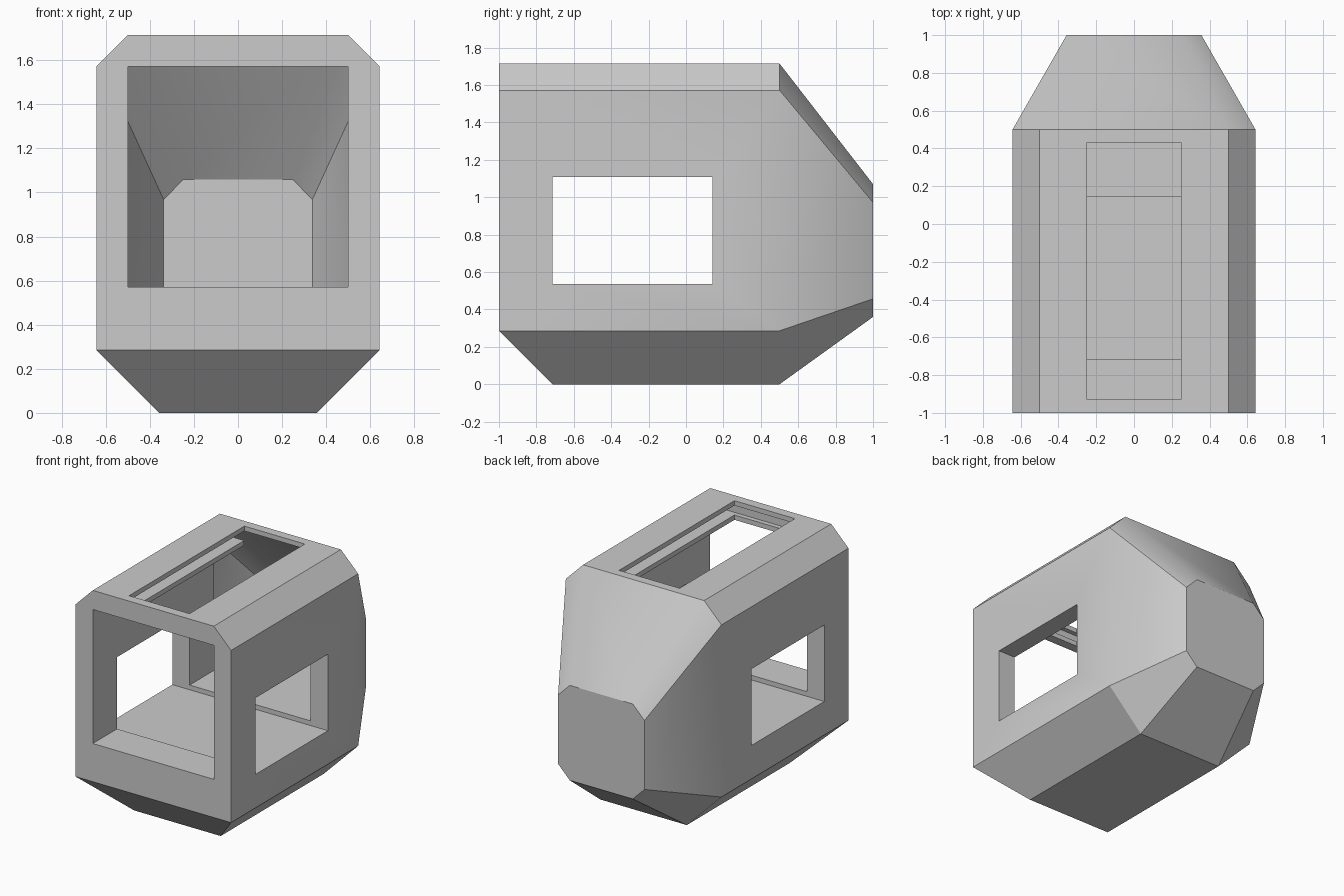
import bpy, bmesh, math

cube = bpy.data.objects.get("Cube")
if cube:
    bpy.data.objects.remove(cube, do_unlink=True)

grey = bpy.data.materials.new("hull_grey")
grey.use_nodes = True
grey.diffuse_color = (0.6, 0.6, 0.6, 1)
grey.node_tree.nodes["Principled BSDF"].inputs["Base Color"].default_value = (0.6, 0.6, 0.6, 1)


def loft(name, rings):
    """Closed solid through mirrored cross-sections: each ring is (y or y per point, right-hand profile)."""
    bm = bmesh.new()
    loops = []
    for ys, half in rings:
        ys = ys if isinstance(ys, (list, tuple)) else [ys] * len(half)
        right = [(x, y, z) for y, (x, z) in zip(ys, half)]
        left = [(-x, y, z) for x, y, z in reversed(right)]
        loops.append([bm.verts.new(p) for p in right + left])
    for a, b in zip(loops, loops[1:]):
        n = len(a)
        for i in range(n):
            j = (i + 1) % n
            bm.faces.new((a[i], a[j], b[j], b[i]))
    bm.faces.new(loops[0])
    bm.faces.new(loops[-1])
    # a zero-width profile step at the prow collapses into clean polygons
    bmesh.ops.remove_doubles(bm, verts=bm.verts, dist=1e-5)
    bmesh.ops.recalc_face_normals(bm, faces=bm.faces)
    mesh = bpy.data.meshes.new(name)
    bm.to_mesh(mesh)
    bm.free()
    mesh.materials.append(grey)
    obj = bpy.data.objects.new(name, mesh)
    bpy.context.collection.objects.link(obj)
    return obj


def box(name, half_x, y0, y1, z0, z1):
    half = [(half_x, z0), (half_x, z1)]
    return loft(name, [(y0, half), (y1, half)])


# Outer hull: chamfered body, raked keel at the front, tapered tail
body = [(0.357, 0), (0.643, 0.286), (0.643, 1.572), (0.5, 1.715)]
tail = [(0.26, 0.36), (0.357, 0.457), (0.357, 0.972), (0.26, 1.07)]
nose = [(0.357, 0), (0.643, 0.286), (0.643, 1.572), (0.5, 1.715)]
hull = loft("hull", [([-0.714, -1, -1, -1], nose), (0.5, body), (1, tail)])

# The front cap is bent: split it into the upright face and the keel slope
bm = bmesh.new()
bm.from_mesh(hull.data)
cap = next(f for f in bm.faces if len(f.verts) == 8 and f.calc_center_median().y < 0)
corners = [v for v in cap.verts if abs(v.co.z - 0.286) < 1e-4]
bmesh.ops.connect_verts(bm, verts=corners)
bm.to_mesh(hull.data)
bm.free()

# Hollow spaces
room = [(0.607, 0.571), (0.607, 1.557), (0.485, 1.679)]
room_end = [(0.337, 0.571), (0.337, 0.967), (0.25, 1.058)]
cutters = [
    box("cabin_space", 0.5, -1.2, 0.46, 0.571, 1.572),
    loft("tail_space", [(0.43, room), (0.487, room), (0.964, room_end)]),
    box("side_window_space", 1.0, -0.714, 0.143, 0.536, 1.107),
    box("roof_hatch_space", 0.25, -0.929, 0.432, 1.4, 1.9),
    box("hatch_groove_space", 0.357, -0.964, 0.46, 1.608, 1.679),
]

bpy.ops.object.select_all(action="DESELECT")
bpy.context.view_layer.objects.active = hull
hull.select_set(True)
for cutter in cutters:
    cutter.hide_render = True
    mod = hull.modifiers.new(cutter.name, "BOOLEAN")
    mod.operation = "DIFFERENCE"
    mod.solver = "EXACT"
    mod.object = cutter
    bpy.ops.object.modifier_apply(modifier=mod.name)
    bpy.data.objects.remove(cutter, do_unlink=True)

bpy.ops.object.shade_smooth_by_angle(angle=math.radians(30))
